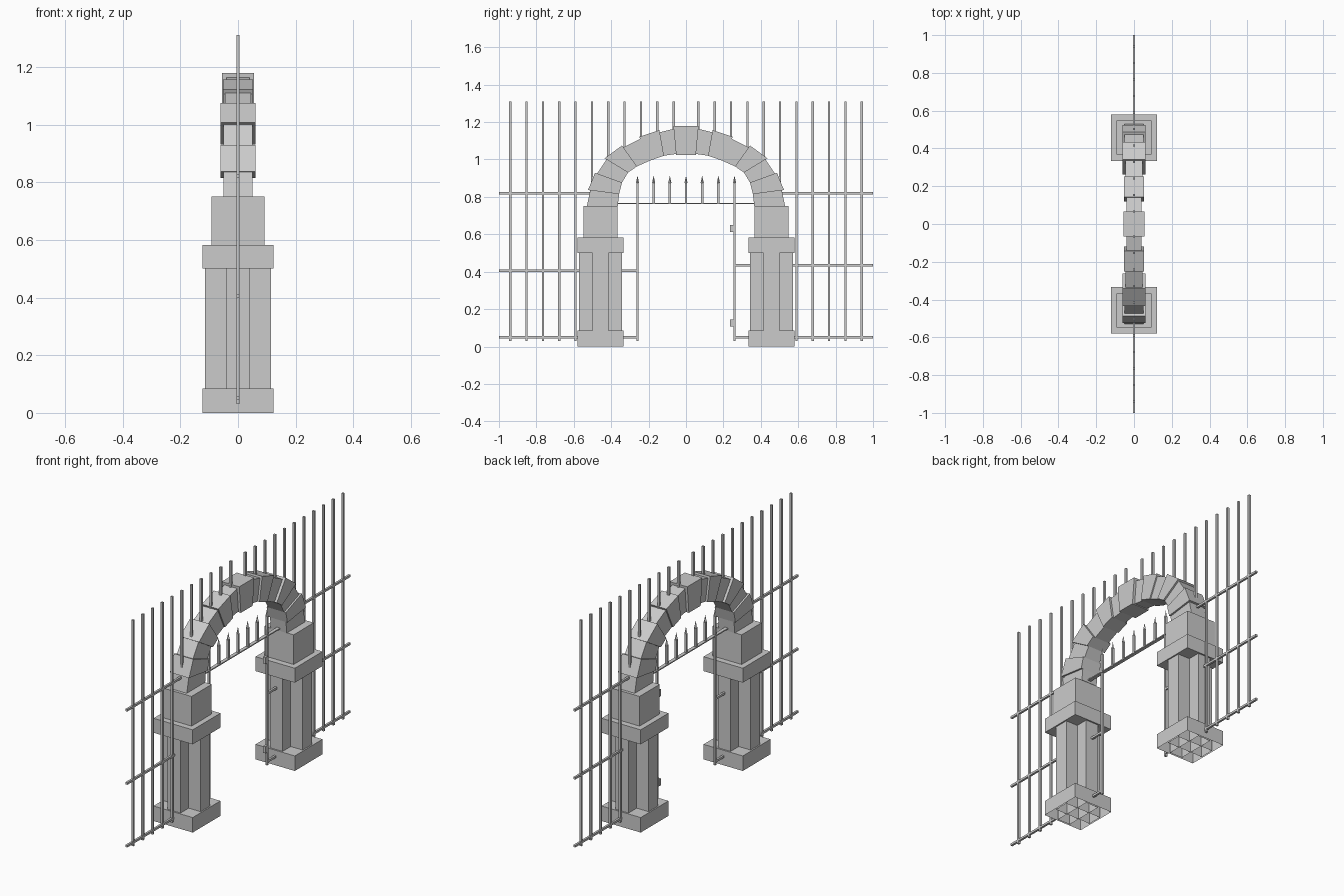
import bpy, bmesh
from mathutils import Vector

if "Cube" in bpy.data.objects:
    bpy.data.objects.remove(bpy.data.objects["Cube"])

mat = bpy.data.materials.new("stone grey")
mat.use_nodes = True
grey = (0.6, 0.6, 0.6, 1)
mat.diffuse_color = grey
mat.node_tree.nodes["Principled BSDF"].inputs["Base Color"].default_value = grey


def finish(name, bm):
    bmesh.ops.recalc_face_normals(bm, faces=bm.faces[:])
    mesh = bpy.data.meshes.new(name)
    bm.to_mesh(mesh)
    bm.free()
    mesh.materials.append(mat)
    obj = bpy.data.objects.new(name, mesh)
    bpy.context.collection.objects.link(obj)
    return obj


def add_box(bm, x, y, z, open_bottom=False):
    """Box from (low, high) ranges on each axis."""
    verts = bmesh.ops.create_cube(bm, size=1)["verts"]
    for v in verts:
        v.co = Vector(r[0] if c < 0 else r[1] for c, r in zip(v.co, (x, y, z)))
    if open_bottom:
        faces = {f for v in verts for f in v.link_faces}
        low = [f for f in faces if all(abs(v.co.z - z[0]) < 1e-5 for v in f.verts)]
        bmesh.ops.delete(bm, geom=low, context='FACES_ONLY')


def box(name, x, y, z, open_bottom=False):
    bm = bmesh.new()
    add_box(bm, x, y, z, open_bottom)
    return finish(name, bm)


def around(c, h):
    return (c - h, c + h)


BAR = 0.006
PILLAR_Y = 0.457

# Joints between the arch stones, from springing to keystone: (y, z)
inner = [(.365, .75), (.358, .815), (.342, .877), (.31, .93),
         (.262, .963), (.19, .995), (.118, 1.02), (.05, 1.03)]
outer = [(.53, .75), (.512, .835), (.475, .925), (.425, 1.0),
         (.335, 1.065), (.245, 1.11), (.14, 1.145), (.06, 1.165)]
half_widths = [.05, .06, .05, .06, .045, .052, .04]


def arch_stone(name, profile, half):
    """Wedge with a y-z profile, pushed through the wall thickness."""
    bm = bmesh.new()
    face = bm.faces.new([bm.verts.new((-half, y, z)) for y, z in profile])
    new = bmesh.ops.extrude_face_region(bm, geom=[face])["geom"]
    verts = [g for g in new if isinstance(g, bmesh.types.BMVert)]
    bmesh.ops.translate(bm, verts=verts, vec=(2 * half, 0, 0))
    finish(name, bm)


def stand_out(p, q, amount):
    """Move an outer point q further from its inner point p."""
    d = (Vector(q) - Vector(p)).normalized() * amount
    return (q[0] + d.x, q[1] + d.y)


for side, s in (("left", 1), ("right", -1)):
    # Pillar: open-bottomed plinth, cross-shaped shaft, cap and upper block
    c = s * PILLAR_Y
    box(f"{side}_plinth", around(0, .123), around(c, .124), (0, .085), True)
    bm = bmesh.new()
    add_box(bm, around(0, .115), around(c, .042), (0, .5), True)
    add_box(bm, around(0, .04), around(c, .115), (0, .5), True)
    finish(f"{side}_shaft", bm)
    box(f"{side}_cap", around(0, .123), around(c, .124), (.5, .582))
    box(f"{side}_upper_block", around(0, .092), around(c, .09), (.582, .75))

    # Arch stones, every second one wider and standing proud
    for i, half in enumerate(half_widths):
        proud = .012 if i % 2 else 0
        pts = [inner[i], stand_out(inner[i], outer[i], proud),
               stand_out(inner[i + 1], outer[i + 1], proud), inner[i + 1]]
        arch_stone(f"{side}_arch_stone_{i + 1}", [(s * y, z) for y, z in pts], half)

    # Fence bars: full height outside, rising from the stones over the arch
    bm = bmesh.new()
    for i in range(11):
        y = .94 - .0874 * i
        bottom = .03
        if i > 4:
            k = next(k for k in range(7, -1, -1) if outer[k][0] >= y)
            k = min(k, 6)
            (y0, z0), (y1, z1) = outer[k], outer[k + 1]
            bottom = z0 + (z1 - z0) * (y0 - y) / (y0 - y1) - .04
        add_box(bm, around(0, BAR), around(s * y, BAR), (bottom, 1.31))
    finish(f"{side}_fence_bars", bm)

    # Horizontal rails
    bm = bmesh.new()
    for start, z in ((.5, .82), (.255, .435 if s > 0 else .405), (.255, .05)):
        add_box(bm, around(0, BAR), sorted((s * start, s)), around(z, BAR))
    finish(f"{side}_fence_rails", bm)

    # Gate post beside the pillar
    box(f"{side}_gate_post", around(0, BAR), around(s * .259, BAR), (.03, .8))

# Keystone
arch_stone("keystone", [(-.053, 1.025), (.053, 1.025), (.067, 1.178), (-.067, 1.178)], .055)

# Thin crossbar with pointed spikes
box("gate_crossbar", around(0, .01), (-.38, .38), around(.765, .003))
bm = bmesh.new()
for i in range(-3, 4):
    y = i * .0865
    add_box(bm, around(0, BAR), around(y, BAR), (.765, .875))
    ret = bmesh.ops.create_cone(bm, cap_ends=True, segments=4, radius1=.009,
                                radius2=0, depth=.04)
    bmesh.ops.translate(bm, verts=ret["verts"], vec=(0, y, .893))
finish("gate_spikes", bm)

# Hinges on one gate post
for name, z in (("lower_hinge", .125), ("upper_hinge", .63)):
    box(name, around(0, .008), around(.245, .01), around(z, .019))
